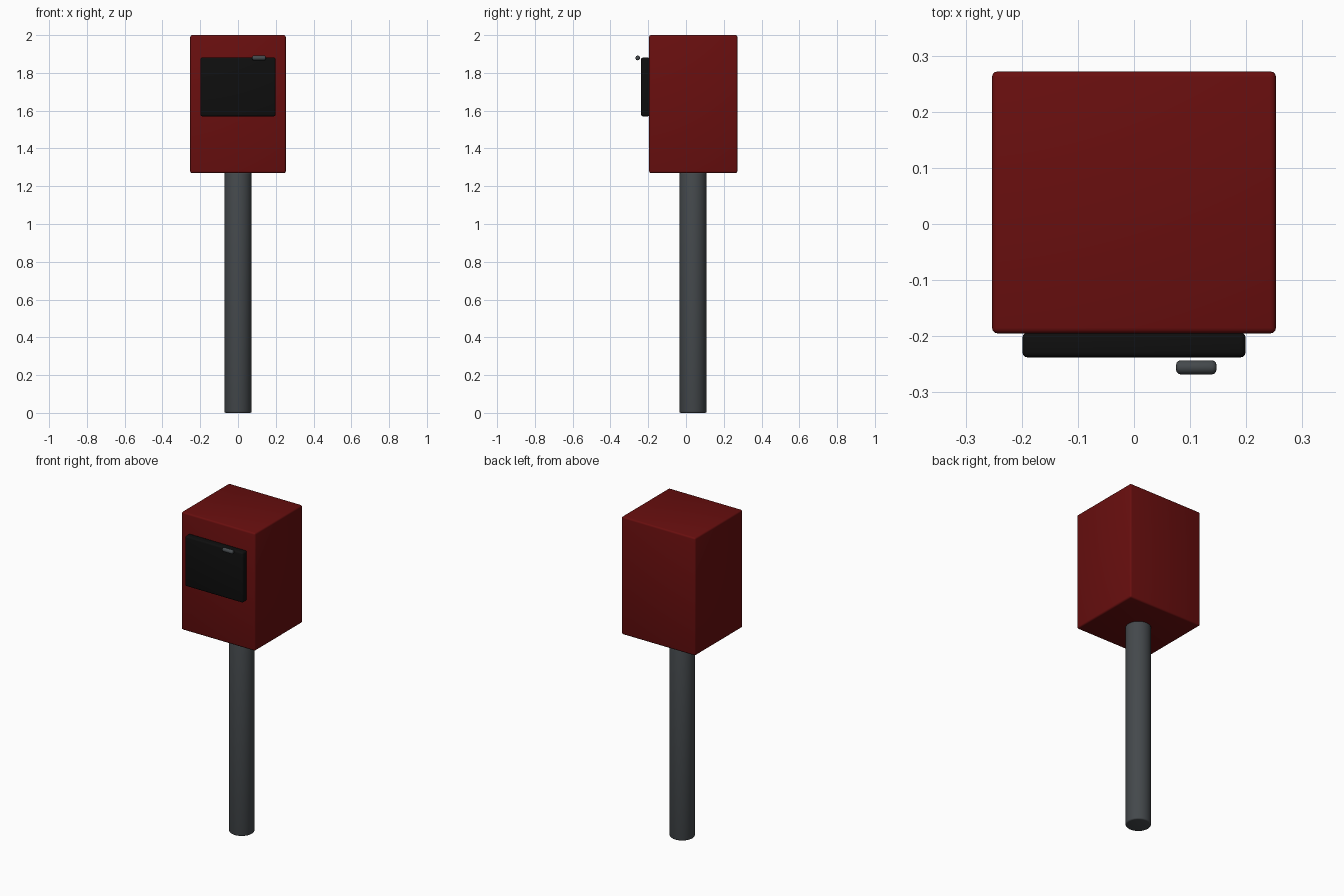
import bpy, math

if "Cube" in bpy.data.objects:
    bpy.data.objects.remove(bpy.data.objects["Cube"])


def material(name, rgb):
    m = bpy.data.materials.new(name)
    m.diffuse_color = (*rgb, 1.0)
    m.use_nodes = True
    m.node_tree.nodes["Principled BSDF"].inputs["Base Color"].default_value = m.diffuse_color
    return m


RED = material("dark red paint", (0.14, 0.0045, 0.0045))
BLACK = material("black plastic", (0.0045, 0.0045, 0.0045))
GREY = material("grey metal", (0.058, 0.066, 0.072))


def finish(name, mat, bevel, segments):
    ob = bpy.context.object
    ob.name = name
    ob.data.materials.append(mat)
    bpy.ops.object.transform_apply(location=False, rotation=True, scale=True)
    mod = ob.modifiers.new("rounded_edges", 'BEVEL')
    mod.width = bevel
    mod.segments = segments
    mod.limit_method = 'ANGLE'
    mod.angle_limit = math.radians(40)
    bpy.ops.object.modifier_apply(modifier=mod.name)
    bpy.ops.object.shade_smooth_by_angle(angle=math.radians(35))
    return ob


def box(name, lo, hi, mat, bevel, segments=3):
    centre = [(a + b) / 2 for a, b in zip(lo, hi)]
    bpy.ops.mesh.primitive_cube_add(size=1, location=centre)
    bpy.context.object.scale = [b - a for a, b in zip(lo, hi)]
    return finish(name, mat, bevel, segments)


def rod(name, centre, radius, length, mat, bevel, rotation=(0, 0, 0), sides=24):
    bpy.ops.mesh.primitive_cylinder_add(vertices=sides, radius=radius, depth=length,
                                        location=centre, rotation=rotation)
    return finish(name, mat, bevel, 3)


# Round post carrying the cabinet
rod("post", (0, 0.037, 0.636), 0.072, 1.272, GREY, 0.008)

# Cabinet body
box("cabinet", (-0.253, -0.195, 1.27), (0.253, 0.272, 2.0), RED, 0.01)

# Dark door plate on the front
box("front_panel", (-0.199, -0.238, 1.57), (0.199, -0.193, 1.881), BLACK, 0.01)

# Small horizontal handle in front of the door
rod("handle", (0.111, -0.2555, 1.879), 0.0125, 0.072, GREY, 0.008,
    rotation=(0, math.pi / 2, 0), sides=16)
